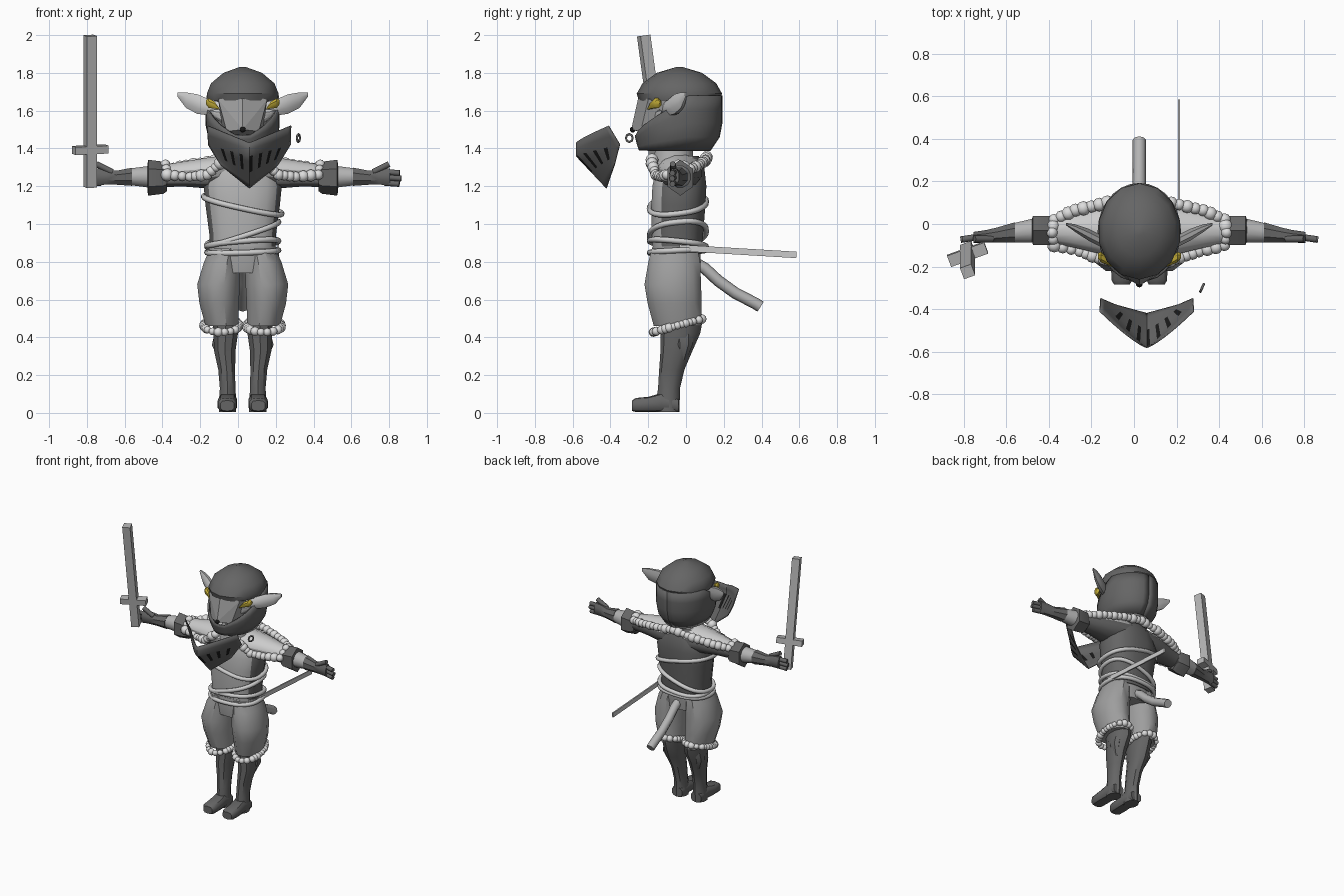
import bpy, bmesh, math, random
from mathutils import Vector, Matrix

random.seed(4)
if "Cube" in bpy.data.objects:
    bpy.data.objects.remove(bpy.data.objects["Cube"])
MID = .025          # centre line of the figure
SIDES = (("left", 1), ("right", -1))


def material(name, r, g, b):
    m = bpy.data.materials.new(name)
    m.diffuse_color = (r, g, b, 1)
    m.use_nodes = True
    m.node_tree.nodes["Principled BSDF"].inputs["Base Color"].default_value = (r, g, b, 1)
    return m


DARK = material("dark metal", .13, .13, .13)
GREY = material("grey cloth", .34, .34, .34)
STEEL = material("blade steel", .45, .45, .45)
PALE = material("pale cloth", .6, .6, .6)
FUR = material("white fur", .72, .72, .72)
GOLD = material("gold", .55, .42, .04)
BLACK = material("black", .01, .01, .01)


def finish(name, bm, mats, rule=None, smooth=True):
    """Turn a bmesh into an object; rule(face) picks a material index."""
    if not isinstance(mats, (list, tuple)):
        mats = [mats]
    bmesh.ops.recalc_face_normals(bm, faces=bm.faces[:])
    bm.normal_update()
    for f in bm.faces:
        f.material_index = rule(f) if rule else 0
    me = bpy.data.meshes.new(name)
    bm.to_mesh(me)
    bm.free()
    for m in mats:
        me.materials.append(m)
    ob = bpy.data.objects.new(name, me)
    bpy.context.collection.objects.link(ob)
    if smooth:
        bpy.ops.object.select_all(action='DESELECT')
        ob.select_set(True)
        bpy.context.view_layer.objects.active = ob
        bpy.ops.object.shade_smooth_by_angle(angle=math.radians(38))
    return ob


def loft(name, rings, mats, axis='z', s=1, n=12, p=1, rule=None):
    """Skin rings (x, y, z, radius, radius) set across an axis; s mirrors x."""
    bm, loops = bmesh.new(), []
    for x, y, z, ra, rb in rings:
        loop = []
        for i in range(n):
            a = math.tau * (i + .5) / n
            c, d = math.cos(a), math.sin(a)
            u = ra * math.copysign(abs(c) ** p, c)
            v = rb * math.copysign(abs(d) ** p, d)
            off = {'z': (u, v, 0), 'x': (0, u, v), 'y': (u, 0, v)}[axis]
            loop.append(bm.verts.new((MID + s * (x + off[0]), y + off[1], z + off[2])))
        loops.append(loop)
    for a, b in zip(loops, loops[1:]):
        for i in range(n):
            j = (i + 1) % n
            bm.faces.new((a[i], a[j], b[j], b[i]))
    bm.faces.new(loops[0])
    bm.faces.new(loops[-1])
    return finish(name, bm, mats, rule)


def cord(name, pts, r, mat, cyclic=False):
    """Round cord along a path, converted to a mesh."""
    cu = bpy.data.curves.new(name, 'CURVE')
    cu.dimensions, cu.bevel_depth, cu.bevel_resolution = '3D', r, 2
    cu.use_fill_caps = True
    sp = cu.splines.new('POLY')
    sp.points.add(len(pts) - 1)
    for q, co in zip(sp.points, pts):
        q.co = (*co, 1)
    sp.use_cyclic_u = cyclic
    cu.materials.append(mat)
    ob = bpy.data.objects.new(name, cu)
    bpy.context.collection.objects.link(ob)
    bpy.ops.object.select_all(action='DESELECT')
    ob.select_set(True)
    bpy.context.view_layer.objects.active = ob
    bpy.ops.object.convert(target='MESH')
    bpy.ops.object.shade_smooth_by_angle(angle=math.radians(50))


def fur_trim(name, pts, r):
    """String of fluffy beads along a path."""
    bm = bmesh.new()
    for a, b in zip(pts, pts[1:]):
        a, b = Vector(a), Vector(b)
        steps = max(1, round((b - a).length / (r * 1.25)))
        for i in range(steps):
            bmesh.ops.create_icosphere(bm, subdivisions=2, radius=r * random.uniform(.85, 1.15),
                                       matrix=Matrix.Translation(a.lerp(b, i / steps)))
    finish(name, bm, FUR)


def box(name, size, centre, mat, frame):
    bm = bmesh.new()
    bmesh.ops.create_cube(bm, matrix=frame @ Matrix.Translation(centre) @ Matrix.Diagonal((*size, 1)))
    finish(name, bm, mat, smooth=False)


# Torso: pale front panel, dark sides and back
loft("torso", [(0, -.045, .84, .175, .13), (0, -.045, .95, .18, .138), (0, -.04, 1.1, .2, .145),
               (0, -.035, 1.2, .21, .145), (0, -.03, 1.29, .18, .13), (0, -.03, 1.36, .1, .1)],
     [STEEL, DARK], n=16, p=.8, rule=lambda f: 0 if f.normal.y < -.5 or f.normal.z > .7 else 1)
loft("neck", [(0, -.07, 1.28, .11, .11), (0, -.06, 1.46, .09, .1)], STEEL)

# Belts wound round the waist: height, sideways slope, fore-and-aft slope
for k, (z, sx, sy, rad) in enumerate(((.855, .03, .05, .19), (.895, .08, -.1, .19),
                                      (.95, .32, .1, .19), (1.1, -.22, .12, .207))):
    ring = []
    for i in range(32):
        a = math.tau * i / 32
        c, d = math.cos(a), math.sin(a)
        x = rad * math.copysign(abs(c) ** .8, c)
        y = .15 * math.copysign(abs(d) ** .8, d)
        ring.append((MID + x, y - .043, z + sx * x + sy * y))
    cord(f"belt_{k}", ring, .015, PALE, True)

# Breeches, boots and knee fur
loft("hips", [(0, -.055, .74, .15, .13), (0, -.055, .82, .185, .135), (0, -.05, .88, .18, .13)], GREY, n=16, p=.85)
for side, s in SIDES:
    loft(side + "_breeches", [(.09, -.06, .87, .085, .125), (.108, -.062, .8, .1, .142),
                              (.128, -.07, .68, .117, .155), (.125, -.06, .58, .108, .148),
                              (.11, -.045, .46, .09, .13)], GREY, s=s)
    loft(side + "_boot", [(.095, -.02, .5, .07, .11), (.09, -.03, .42, .068, .105),
                          (.095, -.05, .33, .06, .085), (.085, -.075, .23, .047, .067),
                          (.08, -.09, .13, .043, .058), (.08, -.095, .07, .048, .062),
                          (.08, -.095, .005, .048, .06)], DARK, s=s, n=10)
    loft(side + "_foot", [(.08, -.04, .04, .044, .035), (.08, -.13, .055, .05, .05),
                          (.082, -.2, .045, .053, .04), (.082, -.265, .042, .05, .037),
                          (.082, -.285, .038, .038, .028)], DARK, 'y', s, n=10, p=.7)
    loft(side + "_boot_flap", [(.125, -.01, .43, .025, .05), (.14, -.01, .36, .027, .045),
                               (.12, -.02, .28, .01, .02)], DARK, s=s, n=6)
    knee = [(MID + s * (.113 + .095 * math.cos(math.tau * i / 18)),
             -.045 + .13 * math.sin(math.tau * i / 18),
             .462 + .035 * math.sin(math.tau * i / 18)) for i in range(19)]
    fur_trim(side + "_knee_fur", knee, .023)

# Tail and the thin scabbard
cord("tail", [(MID, y, z) for y, z in ((.02, .81), (.1, .765), (.17, .7), (.26, .635), (.37, .578), (.395, .562))], .031, STEEL)
box("scabbard", (.01, .62, .034), (.212, .275, .855), PALE,
    Matrix.Translation((0, .275, .855)) @ Matrix.Rotation(-.06, 4, 'X') @ Matrix.Translation((0, -.275, -.855)))

# Arms: sleeve, flared cuff, forearm, glove and fingers
def sleeve_rule(f):
    return 0 if f.normal.z > .45 else 2 if f.normal.y > .2 or f.normal.z < -.6 else 1


for side, s in SIDES:
    loft(side + "_sleeve", [(.06, -.03, 1.28, .125, .09), (.18, -.03, 1.27, .115, .085),
                            (.3, -.03, 1.265, .085, .07), (.42, -.03, 1.255, .06, .06)],
         [PALE, GREY, DARK], 'x', s, rule=sleeve_rule)
    loft(side + "_cuff", [(.4, -.03, 1.245, .065, .07), (.42, -.03, 1.245, .078, .085),
                          (.5, -.03, 1.245, .078, .095), (.505, -.03, 1.245, .06, .07)], DARK, 'x', s, n=6)
    loft(side + "_forearm", [(.49, -.03, 1.25, .06, .06), (.6, -.042, 1.25, .045, .045)], STEEL, 'x', s)
    loft(side + "_glove", [(.585, -.04, 1.25, .052, .052), (.67, -.052, 1.245, .038, .04),
                           (.72, -.058, 1.25, .032, .045), (.78, -.063, 1.25, .028, .048)], DARK, 'x', s, n=8)
    for k, dz in enumerate((-.032, -.002, .026)):
        cord(f"{side}_finger_{k}", [(MID + s * (.75 + t), -.06 - t * .15, 1.25 + dz - t * .08)
                                    for t in (0, .05, .09 - abs(dz) / 3)], .0155, DARK)
    cord(side + "_thumb", [(MID + s * (.69 + t), -.07, 1.275 + t * .5) for t in (0, .04, .085)], .016, DARK)

half = [(0, .11, 1.355), (.15, .1, 1.335), (.3, .065, 1.31), (.4, .02, 1.29), (.41, -.04, 1.315),
        (.4, -.1, 1.26), (.28, -.13, 1.25), (.19, -.16, 1.26), (.12, -.18, 1.32), (.06, -.18, 1.36)]
for side, s in SIDES:
    fur_trim(side + "_mantle_fur", [(MID + s * x, y, z) for x, y, z in half], .03)

# Head, muzzle and nose
loft("head", [(0, -.05, 1.42, .09, .11), (0, -.05, 1.5, .13, .14), (0, -.05, 1.6, .14, .15), (0, -.04, 1.7, .14, .16)], GREY)
bm = bmesh.new()
for x, y, z in ((0, -.25, 1.68), (.13, -.2, 1.66), (0, -.29, 1.5), (.085, -.24, 1.49), (.13, -.1, 1.66), (.1, -.1, 1.45)):
    for s in {1, -1 if x else 1}:
        bm.verts.new((MID + s * x, y, z))
bmesh.ops.convex_hull(bm, input=bm.verts[:])
finish("muzzle", bm, GREY, smooth=False)
bm = bmesh.new()
bmesh.ops.create_icosphere(bm, subdivisions=2, radius=.016, matrix=Matrix.Translation((MID, -.282, 1.5)))
finish("nose", bm, BLACK)
for side, s in SIDES:
    loft(side + "_ear", [(.1, -.11, 1.615, .02, .03), (.17, -.085, 1.615, .03, .045), (.24, -.05, 1.635, .03, .056),
                         (.3, -.02, 1.655, .02, .045), (.345, 0, 1.685, .006, .012)], [PALE, GREY], 'x', s, n=8,
         rule=lambda f: 0 if f.normal.y < -.2 else 1)
    loft(side + "_cheek_tuft", [(.08, -.14, 1.56, .04, .05), (.15, -.14, 1.585, .015, .02),
                                (.175, -.13, 1.6, .002, .002)], PALE, 'x', s, n=6)
    loft(side + "_gold_stud", [(.125, -.2, 1.61, .004, .004), (.15, -.175, 1.63, .018, .02),
                               (.18, -.155, 1.64, .027, .028), (.195, -.15, 1.645, .012, .012)], GOLD, 'x', s, n=8)

# Helmet dome
loft("helmet_dome", [(0, -.035, 1.655, .188, .215), (0, -.035, 1.69, .195, .226), (0, -.035, 1.745, .172, .195),
                     (0, -.035, 1.8, .105, .12), (0, -.035, 1.83, .02, .02)], DARK, n=14)


def sheet(name, point, cols, rows, thick, mats, rule=None):
    """Grid surface point(u, v) given a thickness."""
    bm = bmesh.new()
    g = [[bm.verts.new(point(i / cols, j / rows)) for i in range(cols + 1)] for j in range(rows + 1)]
    index = {}
    for j in range(rows):
        for i in range(cols):
            f = bm.faces.new((g[j][i], g[j][i + 1], g[j + 1][i + 1], g[j + 1][i]))
            index[f] = rule(i, j) if rule else 0
    ob = finish(name, bm, mats, lambda f: index[f])
    mod = ob.modifiers.new("thickness", 'SOLIDIFY')
    mod.thickness, mod.offset = thick, 0


# Helmet neck and chin guard: high at the back, dropping to the chin in front
def guard(u, v):
    a = math.tau * (u - .5)                     # zero at the chin, half turns at the back
    front = max(0, min(1, 1 - (abs(a) - .2) / 1.5))
    top = 1.68 - .21 * front ** .8
    z = 1.39 + (top - 1.39) * v
    k = 1 - .28 * max(0, (1.5 - z) / .11) ** 1.4 * (1 - .6 * front)
    reach = .235 if math.cos(a) > 0 else .222
    return (MID + .19 * k * math.sin(a), -.035 - reach * k * math.cos(a), z)


sheet("helmet_guard", guard, 28, 4, .012, DARK)


# Raised visor hanging in front, with black breathing slots
def visor(u, v):
    t = abs(2 * u - 1)
    s = 1 if u > .5 else -1
    b = t ** 1.25
    top = Vector((.22 * t, -.58 + .17 * b, 1.43 + .09 * t))
    mid = Vector((.217 * t, -.58 + .23 * b, 1.36 + .06 * t))
    low = Vector((.15 * t, -.42 + .04 * t, 1.19 + .12 * t))
    p = top.lerp(mid, v * 4) if v < .25 else mid.lerp(low, (v - .25) / .75)
    return (.06 + s * p.x, p.y, p.z)


sheet("visor", visor, 26, 8, .006, [DARK, BLACK],
      lambda i, j: 1 if i % 3 == 1 and 4 <= i <= 22 and 2 <= j <= 4 else 0)
cord("loose_ring", [(.32 + .008 * math.cos(a), -.3 + .018 * math.cos(a), 1.455 + .021 * math.sin(a))
                    for a in (math.tau * i / 8 for i in range(8))], .006, DARK, True)

# Sword held upright in the right hand
grip = Matrix.Translation((-.782, -.115, 1.195)) @ Matrix.Rotation(.135, 4, 'X') @ Matrix.Rotation(.35, 4, 'Z')
box("sword_blade", (.056, .056, .81), (0, 0, .405), STEEL, grip)
box("sword_guard", (.185, .056, .042), (0, 0, .2), STEEL, grip)
